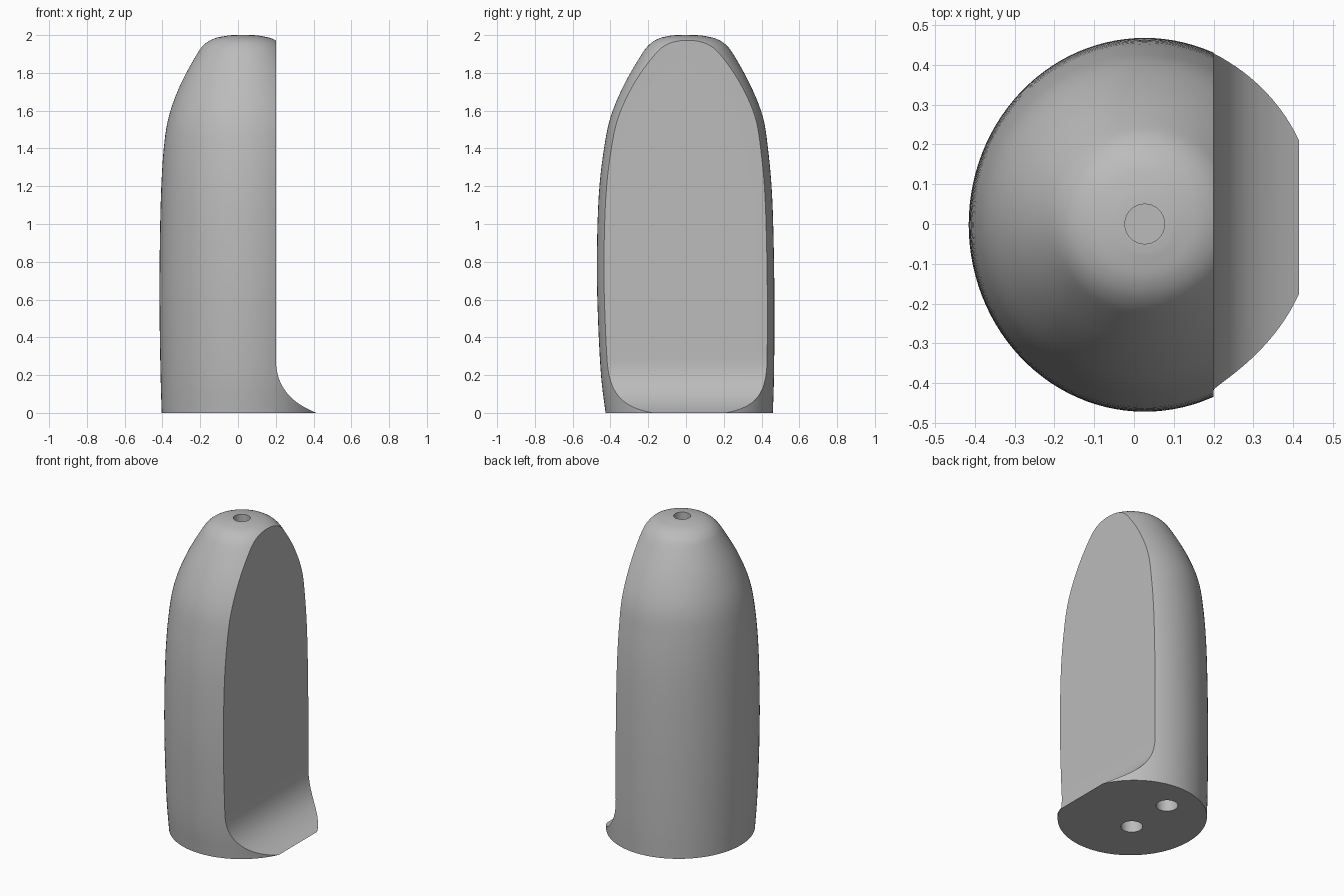
import bpy, bmesh
from math import cos, sin, tau, radians
from mathutils import Vector
from mathutils.geometry import interpolate_bezier

default = bpy.data.objects.get("Cube")
if default:
    bpy.data.objects.remove(default, do_unlink=True)

CENTRE_X = 0.027
SEGMENTS = 112

grey = bpy.data.materials.new("plain grey")
grey.use_nodes = True
grey.diffuse_color = (0.5, 0.5, 0.5, 1)
grey.node_tree.nodes["Principled BSDF"].inputs["Base Color"].default_value = (0.5, 0.5, 0.5, 1)


def make_object(name, bm):
    bmesh.ops.recalc_face_normals(bm, faces=bm.faces)
    mesh = bpy.data.meshes.new(name)
    bm.to_mesh(mesh)
    bm.free()
    obj = bpy.data.objects.new(name, mesh)
    bpy.context.collection.objects.link(obj)
    mesh.materials.append(grey)
    return obj


def catmull(a, b, c, d, t):
    return 0.5 * (2 * b + (c - a) * t + (2 * a - 5 * b + 4 * c - d) * t ** 2
                  + (3 * b - a - 3 * c + d) * t ** 3)


def loft(name, sections, steps):
    """Skin smooth oval rings through (height, x radius, y radius, y centre)."""
    pts = [Vector(s) for s in sections]
    pts = [2 * pts[0] - pts[1]] + pts + [2 * pts[-1] - pts[-2]]
    rows = [catmull(*pts[i:i + 4], k / steps)
            for i in range(len(pts) - 3) for k in range(steps)] + [pts[-2]]
    bm = bmesh.new()
    rings = []
    for z, rx, ry, cy in rows:
        rings.append([bm.verts.new((CENTRE_X + rx * cos(tau * i / SEGMENTS),
                                    cy + ry * sin(tau * i / SEGMENTS), z))
                      for i in range(SEGMENTS)])
    for low, high in zip(rings, rings[1:]):
        for i in range(SEGMENTS):
            j = (i + 1) % SEGMENTS
            bm.faces.new((low[i], low[j], high[j], high[i]))
    bm.faces.new(rings[0])
    bm.faces.new(rings[-1])
    return make_object(name, bm)


def cut(body, cutter):
    """Subtract a helper from the body and keep it hidden."""
    mod = body.modifiers.new(cutter.name, "BOOLEAN")
    mod.operation = "DIFFERENCE"
    mod.solver = "EXACT"
    mod.object = cutter
    bpy.context.view_layer.objects.active = body
    bpy.ops.object.modifier_apply(modifier=mod.name)
    bpy.data.objects.remove(cutter, do_unlink=True)


def hole(name, x, y, z, radius, depth):
    bm = bmesh.new()
    bmesh.ops.create_cone(bm, cap_ends=True, segments=40, radius1=radius,
                          radius2=radius, depth=2 * depth)
    bmesh.ops.translate(bm, verts=bm.verts, vec=(x, y, z))
    return make_object(name, bm)


# Domed oval body
body = loft("body", [
    (0, 0.431, 0.443, 0.017),
    (0.2, 0.437, 0.458, 0.008),
    (0.5, 0.442, 0.467, 0.001),
    (0.8, 0.442, 0.469, -0.003),
    (1.15, 0.435, 0.459, -0.003),
    (1.4, 0.420, 0.434, 0),
    (1.57, 0.393, 0.402, 0.004),
    (1.735, 0.333, 0.335, 0.006),
    (1.89, 0.250, 0.248, 0.008),
    (1.95, 0.206, 0.202, 0.008),
    (1.982, 0.152, 0.150, 0.006),
    (1.996, 0.090, 0.090, 0.003),
    (2, 0.055, 0.055, 0),
], 5)

# Flat side slice that sweeps out into a foot
sweep = interpolate_bezier(Vector((0.2, 0.29, 0)), Vector((0.2, 0.13, 0)),
                           Vector((0.29, 0.05, 0)), Vector((0.415, 0, 0)), 24)
outline = [(0.2, 2.3)] + [(p.x, p.y) for p in sweep] + [(0.43, -0.1), (0.9, -0.1), (0.9, 2.3)]
bm = bmesh.new()
side = bm.faces.new([bm.verts.new((x, -0.8, z)) for x, z in outline])
pulled = bmesh.ops.extrude_face_region(bm, geom=[side])["geom"]
bmesh.ops.translate(bm, vec=(0, 1.6, 0),
                    verts=[v for v in pulled if isinstance(v, bmesh.types.BMVert)])
cut(body, make_object("side_cutter", bm))

# Top hole and two base holes
cut(body, hole("top_hole", CENTRE_X, 0, 2, 0.05, 0.25))
for y in (-0.065, 0.255):
    cut(body, hole("base_hole", -0.037, y, 0, 0.064, 0.3))

# Smooth skin with crisp cut edges
bpy.ops.object.select_all(action="DESELECT")
body.select_set(True)
bpy.context.view_layer.objects.active = body
bpy.ops.object.shade_smooth_by_angle(angle=radians(25))
